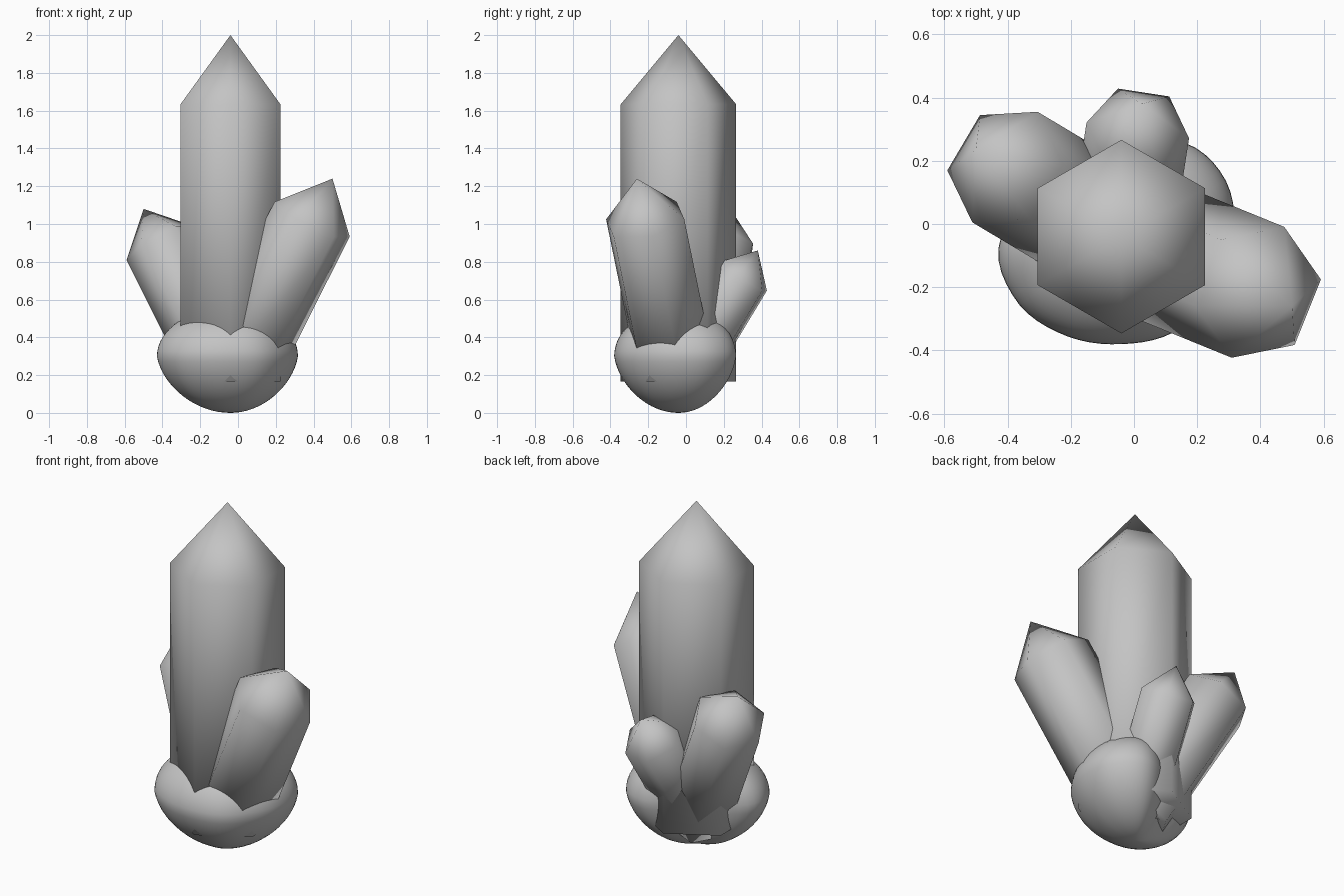
import bpy, bmesh, math
from mathutils import Vector

if "Cube" in bpy.data.objects:
    bpy.data.objects.remove(bpy.data.objects["Cube"])

stone = bpy.data.materials.new("pale_grey_stone")
stone.diffuse_color = (0.55, 0.55, 0.55, 1)
stone.use_nodes = True
stone.node_tree.nodes["Principled BSDF"].inputs["Base Color"].default_value = stone.diffuse_color

ROOT = Vector((-0.04, -0.04, 0.165))   # every crystal grows from this point


def finish(bm, name):
    bmesh.ops.recalc_face_normals(bm, faces=bm.faces[:])
    for f in bm.faces:
        f.smooth = True
    me = bpy.data.meshes.new(name)
    bm.to_mesh(me)
    bm.free()
    me.materials.append(stone)
    ob = bpy.data.objects.new(name, me)
    bpy.context.collection.objects.link(ob)
    return ob


def crystal(name, tip, radius, corner):
    """Hexagonal prism from ROOT with a pointed end; corner = rough direction of one edge."""
    tip = Vector(tip)
    axis = tip - ROOT
    n = axis.normalized()
    u = Vector(corner)
    u = (u - n * u.dot(n)).normalized()
    v = n.cross(u)
    bm = bmesh.new()
    rings = []
    for t in (0.0, 0.8):
        rings.append([bm.verts.new(ROOT + axis * t + radius * (
            u * math.cos(k * math.pi / 3) + v * math.sin(k * math.pi / 3))) for k in range(6)])
    top = bm.verts.new(tip)
    low, high = rings
    bm.faces.new(low)
    for k in range(6):
        j = (k + 1) % 6
        bm.faces.new((low[k], low[j], high[j], high[k]))
        bm.faces.new((high[k], high[j], top))
    return finish(bm, name)


# Crystals
crystal("main_crystal", (-0.04, -0.04, 2.0), 0.306, (0, 1, 0))
crystal("right_crystal", (0.50, -0.26, 1.24), 0.223, (0.20, 0.04, -0.09))
crystal("left_crystal", (-0.50, 0.235, 1.08), 0.203, (-0.182, -0.01, -0.087))
crystal("back_crystal", (0.025, 0.38, 0.86), 0.164, (0.163, -0.025, 0))

# Rock base: lumpy rounded stone, hollowed at the back left
REACH = [0.355, 0.375, 0.35, 0.24, 0.19, 0.23, 0.38, 0.39, 0.36, 0.34, 0.345, 0.34]  # every 30 degrees


def reach(a):
    s = (a / (2 * math.pi) * 12) % 12
    i = int(s)
    f = s - i
    p0, p1, p2, p3 = (REACH[(i + k) % 12] for k in (-1, 0, 1, 2))
    return p1 + 0.5 * f * (p2 - p0 + f * (2 * p0 - 5 * p1 + 4 * p2 - p3 + f * (3 * (p1 - p2) + p3 - p0)))


bm = bmesh.new()
bmesh.ops.create_uvsphere(bm, u_segments=64, v_segments=32, radius=1)
for vert in bm.verts:
    x, y, z = vert.co
    flat = math.hypot(x, y)
    a = math.atan2(y, x) if flat > 1e-5 else 0
    r = reach(a) * flat * (1 - 0.13 * max(0, -z))
    h = 0.30 + z * (0.30 if z < 0 else 0.26)
    vert.co = (ROOT.x + r * math.cos(a), ROOT.y + r * math.sin(a), h)
finish(bm, "rock_base")
